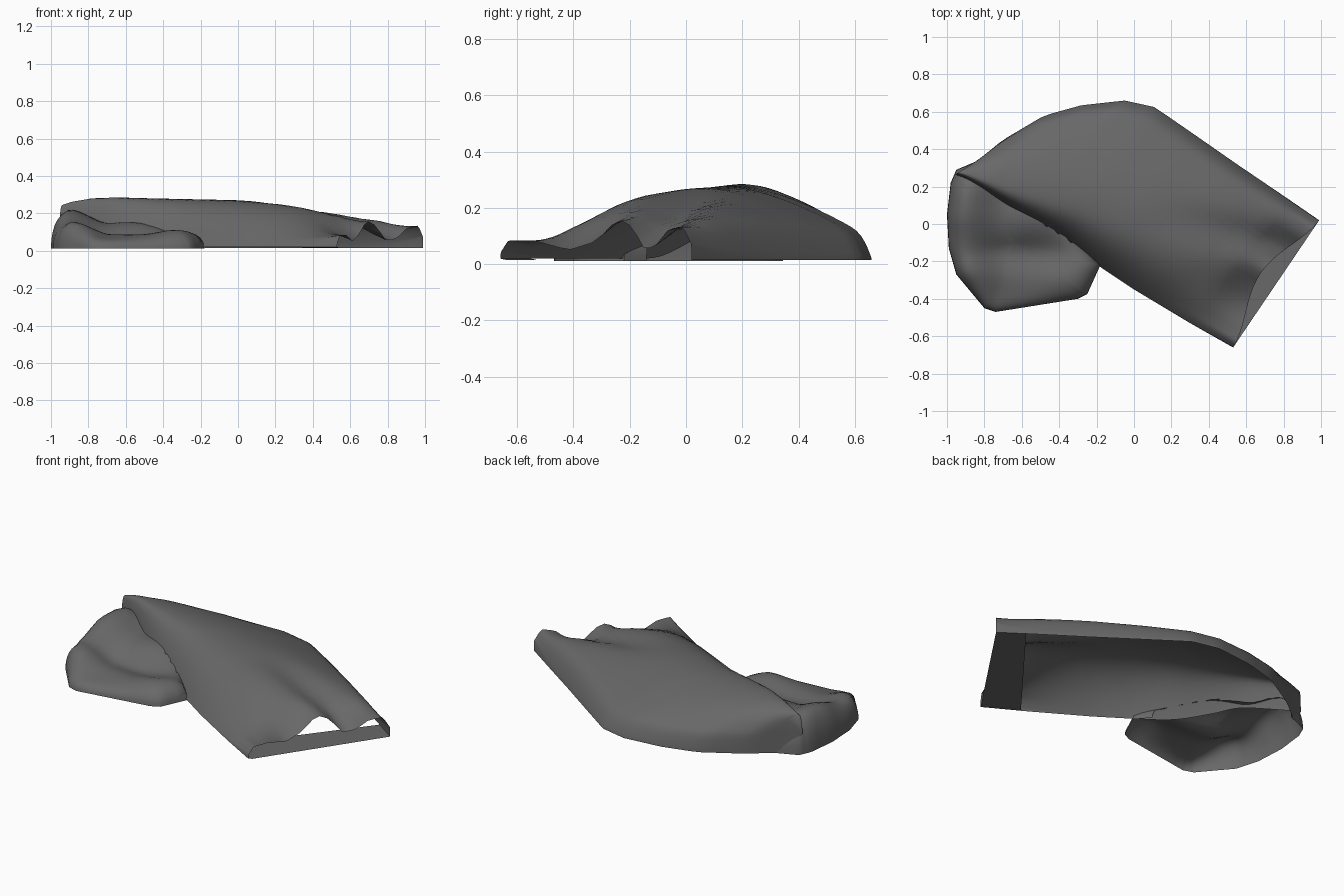
import bpy, math
from mathutils import Vector

if "Cube" in bpy.data.objects:
    bpy.data.objects.remove(bpy.data.objects["Cube"])

cloth = bpy.data.materials.new("dark grey cloth")
cloth.diffuse_color = (0.138, 0.138, 0.138, 1)
cloth.use_nodes = True
cloth.node_tree.nodes["Principled BSDF"].inputs["Base Color"].default_value = cloth.diffuse_color


def interp(table, t):
    """Piecewise linear lookup in rows of (key, values...)."""
    for a, b in zip(table, table[1:]):
        if t <= b[0]:
            f = max(0.0, (t - a[0]) / (b[0] - a[0]))
            return [p + (q - p) * f for p, q in zip(a[1:], b[1:])]
    return list(table[-1][1:])


def smooth(a, b, x):
    f = min(1, max(0, (x - a) / (b - a)))
    return f * f * (3 - 2 * f)


def make(name, verts, faces, angle):
    me = bpy.data.meshes.new(name)
    me.from_pydata(verts, [], faces)
    me.materials.append(cloth)
    ob = bpy.data.objects.new(name, me)
    bpy.context.collection.objects.link(ob)
    bpy.ops.object.select_all(action='DESELECT')
    ob.select_set(True)
    bpy.context.view_layer.objects.active = ob
    bpy.ops.object.mode_set(mode='EDIT')
    bpy.ops.mesh.select_all(action='SELECT')
    bpy.ops.mesh.remove_doubles(threshold=0.0005)
    bpy.ops.mesh.delete_loose()
    bpy.ops.mesh.select_all(action='SELECT')
    bpy.ops.mesh.normals_make_consistent(inside=False)
    bpy.ops.object.mode_set(mode='OBJECT')
    bpy.ops.object.shade_smooth_by_angle(angle=math.radians(angle))
    return ob


# Leg: stations from the opening to the heel
# station, front edge x y, back edge x y, crest height, crest position, back height
LEG = [
    (0, 0.53, -0.66, 0.99, 0.02, 0.15, 0.60, 0.13),
    (1, 0.30, -0.53, 0.83, 0.13, 0.215, 0.55, 0.14),
    (2, 0.00, -0.35, 0.55, 0.32, 0.255, 0.47, 0.13),
    (3, -0.18, -0.23, 0.32, 0.48, 0.27, 0.42, 0.11),
    (4, -0.38, -0.09, 0.11, 0.625, 0.275, 0.33, 0.09),
    (5, -0.57, 0.03, -0.05, 0.66, 0.28, 0.22, 0.09),
    (6, -0.71, 0.12, -0.28, 0.635, 0.285, 0.16, 0.09),
    (7, -0.82, 0.19, -0.48, 0.58, 0.28, 0.14, 0.09),
    (8, -0.91, 0.245, -0.70, 0.45, 0.262, 0.14, 0.10),
    (9, -0.955, 0.265, -0.83, 0.345, 0.245, 0.2, 0.12),
]
# Wavy upper lip of the opening: position across, height
LIP = [(0, 0.04), (0.04, 0.085), (0.15, 0.085), (0.3, 0.05), (0.42, 0.08),
       (0.5, 0.14), (0.56, 0.16), (0.62, 0.13), (0.7, 0.055), (0.78, 0.075),
       (0.86, 0.125), (0.95, 0.135), (1, 0.07)]

N, ROWS = 32, 41
CUFF = 0.95                      # how far the lower layer reaches, in stations
verts, faces = [], []
ts = [9 * (r / (ROWS - 1)) ** 1.25 for r in range(ROWS)]
for t in ts:
    lx, ly, ux, uy, h, c, hu = interp(LEG, t)
    front, back = Vector((lx, ly, 0)), Vector((ux, uy, 0))
    w = max(0, 1 - t / 1.7) ** 1.6
    z0 = 0.02 + 0.11 * smooth(3.6, 6, t)                    # wall meets the foot
    for i in range(N + 1):                                  # upper layer
        v = (1 - math.cos(math.pi * i / N)) / 2
        p = front.lerp(back, v)
        if v < c:
            z = z0 + (h - z0) * (1 - ((c - v) / c) ** (2.2 + t * 0.35))
        else:
            z = hu + (h - hu) * (1 - ((v - c) / (1 - c)) ** 1.6)
            if v > 0.85:
                z = 0.02 + (z - 0.02) * (1 - ((v - 0.85) / 0.15) ** 4)
        z += (interp(LIP, v)[0] - z) * w
        # groove running up from the opening
        z -= 0.05 * math.exp(-((t - 1.3) / 0.9) ** 2 - ((v - 0.73 + 0.09 * t) / 0.12) ** 2)
        p += Vector((-0.83, 0.56, 0)) * 0.1 * math.sin(math.pi * v) ** 1.8 * w
        if i in (0, N):
            z = z0 if i == 0 else 0.015
        verts.append((p.x, p.y, z))
    for i in range(N + 1):                                  # lower layer of the cuff
        p = front.lerp(back, 1 - i / N)
        z = z0 if i == N else 0.015
        verts.append((p.x, p.y, z))
M = 2 * N + 2
for r in range(ROWS - 1):
    for i in range(M):
        if i >= N and ts[r + 1] > CUFF:
            continue
        j = (i + 1) % M
        faces.append((r * M + i, r * M + j, (r + 1) * M + j, (r + 1) * M + i))
faces.append(tuple((ROWS - 1) * M + i for i in range(N + 1)))
make("leg_sleeve", verts, faces, 60)

# Foot: crumpled pouch, open below, tucked beneath the leg
OUT = [(-0.18, -0.22), (-0.25, -0.375), (-0.30, -0.40), (-0.52, -0.435),
       (-0.74, -0.47), (-0.80, -0.45), (-0.95, -0.27), (-0.99, -0.13),
       (-1.0, 0.05), (-0.98, 0.22), (-0.95, 0.29), (-0.82, 0.345),
       (-0.62, 0.25), (-0.45, 0.08), (-0.28, -0.10)]
SUB, RINGS = 3, 14
edge = []
for a, b in zip(OUT, OUT[1:] + OUT[:1]):
    edge += [Vector(a).lerp(Vector(b), k / SUB) for k in range(SUB)]
E, mid = len(edge), Vector((-0.65, -0.10))


def foot_top(p):
    h = 0.075 + 0.08 * smooth(-0.2, 0.08, p.y) + 0.09 * smooth(-0.68, -0.95, p.x)
    h += 0.03 * smooth(-0.5, -0.25, p.x)
    h += 0.02 * math.exp(-((p.y + 0.28) / 0.09) ** 2)
    h -= 0.02 * math.exp(-((p.x + 0.66) / 0.2) ** 2 - ((p.y + 0.14) / 0.07) ** 2)
    return h + 0.008 * math.sin(9 * p.x - 14 * p.y)


verts, faces = [], []
for k in range(RINGS + 1):
    s = math.sin(math.pi / 2 * k / RINGS)
    for e in edge:
        p = mid.lerp(e, s)
        z = 0.012 + (foot_top(p) - 0.012) * max(0, 1 - s ** 6) ** 0.5
        verts.append((p.x, p.y, z if k < RINGS else 0.012))
for i in range(E):
    j = (i + 1) % E
    for k in range(RINGS):
        a, b = k * E, (k + 1) * E
        f = (a + i, a + j, b + j, b + i)
        x, y = (sum(verts[q][n] for q in f) / 4 for n in (0, 1))
        # leave out what lies behind the fold line of the leg
        if (x + 0.18) * 0.537 + (y + 0.22) * 0.843 < 0.03 or x < -0.82:
            faces.append(f)
make("folded_foot", verts, faces, 60)
